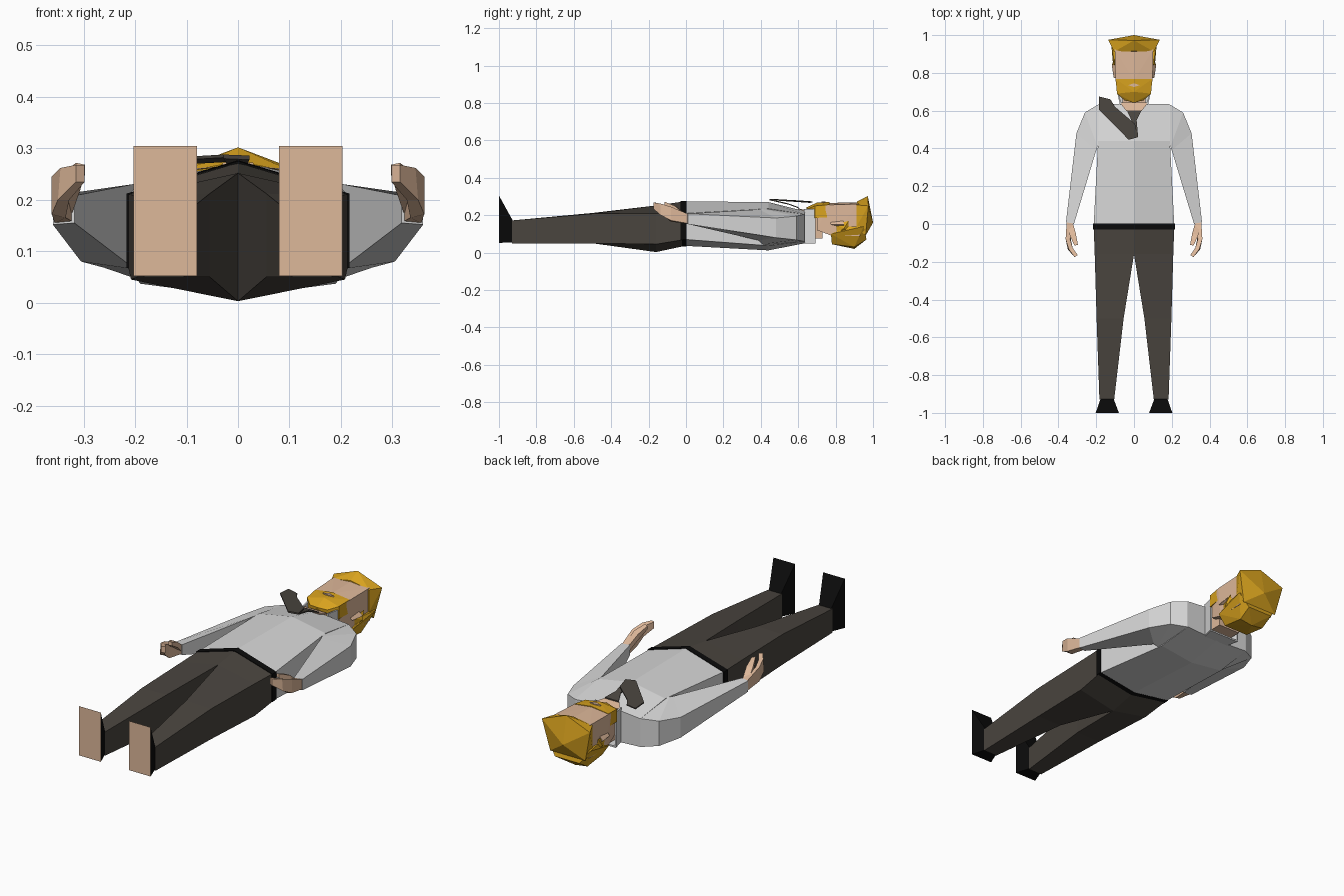
import bpy, bmesh

cube = bpy.data.objects.get("Cube")
if cube:
    bpy.data.objects.remove(cube, do_unlink=True)


def material(name, rgb):
    lin = [((c / 255 + 0.055) / 1.055) ** 2.4 if c > 10 else c / 255 / 12.92 for c in rgb]
    m = bpy.data.materials.new(name)
    m.use_nodes = True
    m.diffuse_color = (*lin, 1)
    m.node_tree.nodes["Principled BSDF"].inputs["Base Color"].default_value = (*lin, 1)
    return m


SHIRT = material("light grey shirt", (216, 216, 216))
CLOTH = material("dark brown cloth", (74, 69, 63))
BLACK = material("black leather", (11, 11, 11))
SKIN = material("skin", (222, 184, 154))
GOLD = material("golden hair", (217, 163, 30))


def finish(name, bm, *mats):
    bmesh.ops.recalc_face_normals(bm, faces=bm.faces)
    me = bpy.data.meshes.new(name)
    bm.to_mesh(me)
    bm.free()
    for m in mats:
        me.materials.append(m)
    ob = bpy.data.objects.new(name, me)
    bpy.context.collection.objects.link(ob)
    return ob


def loft(name, rings, mat, s=1):
    """Skin a row of equal rings and cap both ends; s=-1 mirrors in x."""
    bm = bmesh.new()
    rows = [[bm.verts.new((s * x, y, z)) for x, y, z in r] for r in rings]
    n = len(rows[0])
    for a, b in zip(rows, rows[1:]):
        for i in range(n):
            j = (i + 1) % n
            bm.faces.new((a[i], a[j], b[j], b[i]))
    bm.faces.new(rows[0])
    bm.faces.new(rows[-1])
    return finish(name, bm, mat)


def hull(name, pts, mat, s=1, both=False):
    """Convex solid around points; both=True adds their mirror images."""
    pts = [(s * x, y, z) for x, y, z in pts]
    if both:
        pts += [(-x, y, z) for x, y, z in pts if x]
    bm = bmesh.new()
    vs = [bm.verts.new(p) for p in pts]
    res = bmesh.ops.convex_hull(bm, input=vs)
    loose = {v for v in res["geom_interior"] if isinstance(v, bmesh.types.BMVert)}
    bmesh.ops.delete(bm, geom=list(loose), context="VERTS")
    bmesh.ops.dissolve_limit(bm, angle_limit=0.01, verts=bm.verts, edges=bm.edges)
    return finish(name, bm, mat)


def box(x0, x1, y0, y1, z0, z1):
    return [(x, y, z) for x in (x0, x1) for y in (y0, y1) for z in (z0, z1)]


def plate(name, outline, mat, t=0.006):
    loft(name, [outline, [(x, y, z - t) for x, y, z in outline]], mat)


def hexagon(y, w, front, side_f, side_b, back):
    return [(0, y, front), (w, y, side_f), (w, y, side_b),
            (0, y, back), (-w, y, side_b), (-w, y, side_f)]


# Torso and belt
loft("torso", [hexagon(0, .213, .274, .21, .07, .036),
               hexagon(.44, .19, .27, .235, .037, .012),
               hexagon(.635, .185, .222, .205, .06, .05)], SHIRT)
loft("belt", [hexagon(-.03, .217, .275, .212, .068, .032),
              hexagon(.002, .217, .277, .212, .07, .034)], BLACK)

for side, s in (("left", 1), ("right", -1)):
    # Trouser half, from waist through crotch to ankle
    loft(side + "_trouser_leg", [
        [(0, -.02, .272), (.213, -.02, .21), (.213, -.02, .068), (0, -.02, .033)],
        [(0, -.16, .252), (.208, -.16, .21), (.208, -.16, .045), (0, -.16, .003)],
        [(.055, -.5, .212), (.198, -.5, .208), (.195, -.5, .05), (.055, -.5, .05)],
        [(.105, -.93, .172), (.183, -.93, .172), (.183, -.93, .05), (.105, -.93, .05)],
    ], CLOTH, s)

    # Shoe with a skin-coloured sole
    shoe = loft(side + "_shoe", [
        [(.11, -.92, .16), (.175, -.92, .16), (.175, -.92, .055), (.11, -.92, .055)],
        [(.08, -1, .305), (.203, -1, .305), (.203, -1, .052), (.08, -1, .052)],
    ], BLACK, s)
    shoe.data.materials.append(SKIN)
    for f in shoe.data.polygons:
        f.material_index = int(f.normal.y < -.9)

    # Sleeve: rounded shoulder tapering to the wrist
    loft(side + "_sleeve", [
        [(.17, .635, .205), (.17, .635, .06), (.17, .42, .04), (.17, .42, .236)],
        [(.19, .632, .205), (.19, .632, .06), (.19, .42, .04), (.19, .42, .235)],
        [(.26, .59, .195), (.26, .59, .068), (.193, .41, .045), (.193, .41, .233)],
        [(.305, .48, .185), (.305, .48, .08), (.2, .39, .065), (.2, .39, .231)],
        [(.36, .01, .208), (.36, .01, .152), (.318, 0, .155), (.318, 0, .208)],
    ], SHIRT, s)

    # Hand with curled fingers and a thumb
    loft(side + "_hand", [
        [(.356, .015, .205), (.356, .015, .155), (.322, .01, .158), (.322, .01, .205)],
        [(.362, -.08, .245), (.362, -.08, .172), (.335, -.08, .165), (.338, -.08, .235)],
        [(.345, -.135, .262), (.35, -.135, .2), (.328, -.125, .2), (.325, -.125, .255)],
        [(.315, -.175, .268), (.315, -.175, .235), (.298, -.165, .235), (.298, -.165, .268)],
    ], SKIN, s)
    loft(side + "_thumb", [
        [(.35, -.01, .205), (.35, -.01, .175), (.322, 0, .175), (.322, 0, .205)],
        [(.34, -.06, .25), (.34, -.06, .215), (.308, -.05, .215), (.308, -.05, .245)],
        [(.315, -.115, .272), (.315, -.115, .25), (.297, -.11, .25), (.297, -.11, .268)],
    ], SKIN, s)

    # Collar flap, ear and hair tuft
    hull(side + "_collar", [(.066, .63, .055), (.066, .63, .232), (.074, .63, .055),
                            (.074, .63, .232), (.088, .692, .055), (.08, .692, .055),
                            (.088, .692, .232), (.08, .692, .232)], SHIRT, s)
    hull(side + "_ear", [(.095, .77, .165), (.095, .84, .175), (.095, .84, .135),
                         (.118, .845, .15), (.108, .775, .15)], SKIN, s)
    hull(side + "_sideburn", [(.095, .8, .1), (.095, .87, .1), (.108, .87, .17),
                              (.098, .8, .15), (.116, .845, .13)], GOLD, s)

hull("collar_back", [(.07, .63, .05), (.07, .63, .058), (.085, .692, .05),
                     (.085, .692, .058)], SHIRT, both=True)

# Neck, open neckline and head
hull("neck", box(-.062, .062, .58, .73, .075, .205), SKIN)
plate("open_neckline", [(-.075, .642, .226), (.075, .642, .226),
                        (.04, .598, .238), (-.04, .598, .238)], SKIN)
hull("head", [(.098, .76, .255), (.102, .925, .26), (0, .925, .268), (0, .76, .266),
              (.085, .70, .235), (.085, .70, .12), (.098, .78, .09), (.1, .93, .09)],
     SKIN, both=True)

# Beard with mouth
hull("beard", [(.097, .768, .19), (.097, .768, .257), (0, .768, .27), (.09, .69, .25),
               (.09, .69, .185), (.05, .655, .235), (.05, .66, .195), (0, .642, .24),
               (0, .66, .195), (0, .70, .268)], GOLD, both=True)
plate("mouth", [(-.03, .735, .272), (0, .745, .274), (.03, .735, .272),
                (0, .725, .274)], SKIN)

# Hair: back of the head and swept-up front
hull("hair_back", [(.07, .78, .045), (.105, .775, .1), (.106, .87, .14), (0, .9, .02),
                   (.07, .9, .03), (.12, .95, .14), (.07, .965, .07)], GOLD, both=True)
hull("hair_front", [(.106, .912, .14), (.106, .912, .255), (.137, .975, .25),
                    (0, .915, .274), (0, .972, .302), (0, 1, .16), (.1, .96, .09)],
     GOLD, both=True)

# Tie: knot strip down the chest, then blown up over the shoulder
plate("tie_knot", [(-.038, .602, .243), (.04, .602, .243), (.014, .55, .262),
                   (.022, .46, .284), (-.028, .446, .286), (-.014, .55, .262)], CLOTH)
plate("tie_tail", [(.022, .46, .286), (-.028, .446, .288), (-.185, .605, .279),
                   (-.185, .675, .274), (-.125, .66, .272), (-.1, .62, .275),
                   (.005, .53, .281)], CLOTH)
